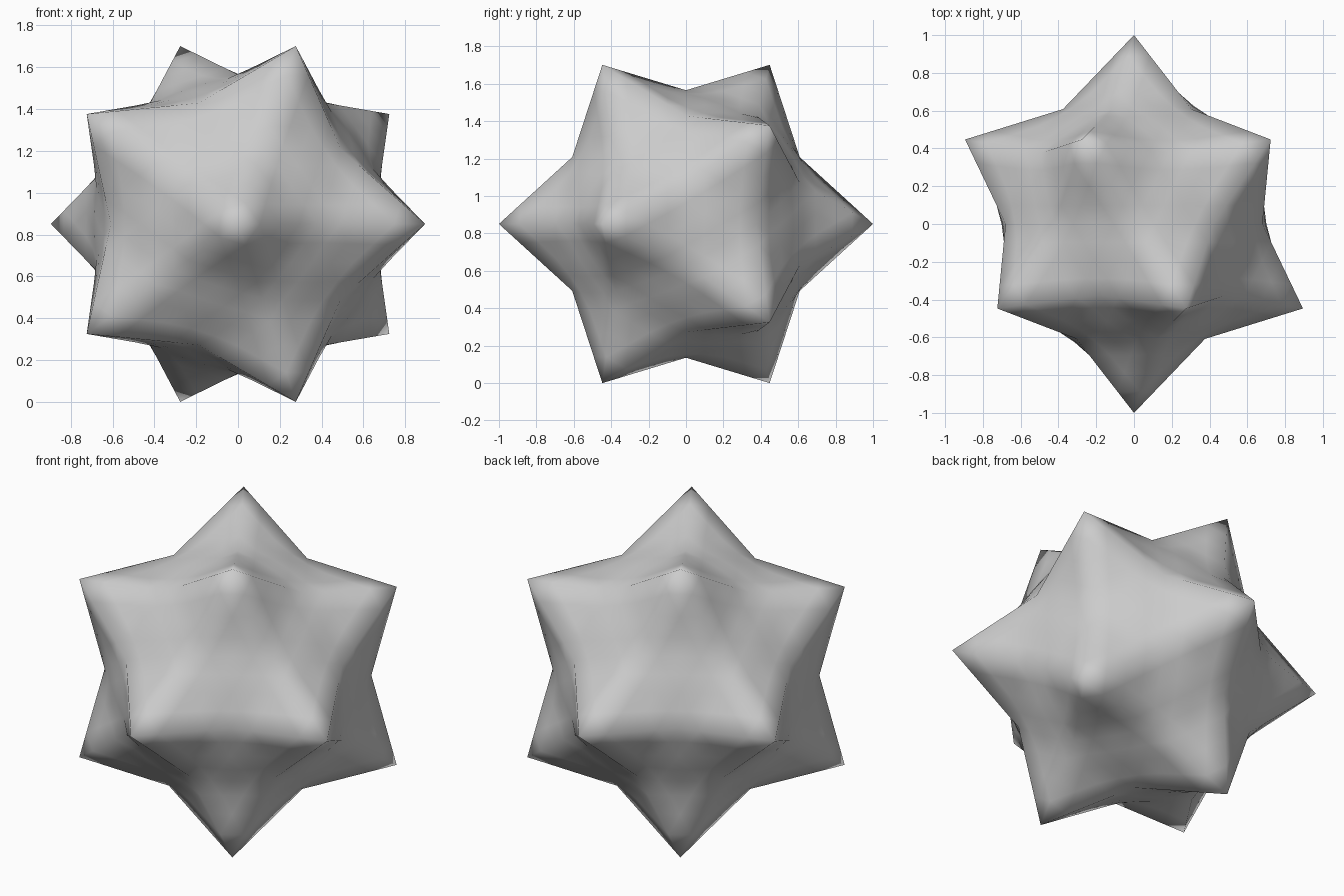
import bpy, bmesh, math
from mathutils import Matrix

if "Cube" in bpy.data.objects:
    bpy.data.objects.remove(bpy.data.objects["Cube"])

VALLEY = 0.715   # radius half way between two neighbouring spikes
BULGE = 0.6      # how far the core swells towards a sphere


def plane_radius(d, a, b, c):
    """Distance from the centre along d to the plane through a, b, c."""
    n = (b - a).cross(c - a)
    return n.dot(a) / n.dot(d)


# Spiked star ball: a fine icosphere with its 12 corners left out as spikes
bm = bmesh.new()
bmesh.ops.create_icosphere(bm, subdivisions=4, radius=1.0,
                           matrix=Matrix.Rotation(math.radians(90), 4, 'X'))
bm.verts.ensure_lookup_table()
tips = [v.co.normalized() for v in bm.verts if len(v.link_edges) == 5]

for v in bm.verts:
    d = v.co.normalized()
    t1, t2, t3 = sorted(tips, key=lambda t: -t.dot(d))[:3]
    m12, m13, m23 = ((a + b).normalized() * VALLEY
                     for a, b in ((t1, t2), (t1, t3), (t2, t3)))
    spike = plane_radius(d, t1, m12, m13)
    core = plane_radius(d, m12, m13, m23)
    core = min(core + (VALLEY - core) * BULGE, VALLEY)
    v.co = d * max(spike, core)

# Stand it on the ground
low = min(v.co.z for v in bm.verts)
bmesh.ops.translate(bm, verts=bm.verts, vec=(0, 0, -low))
for f in bm.faces:
    f.smooth = True

mesh = bpy.data.meshes.new("spiked_ball")
bm.to_mesh(mesh)
bm.free()
bpy.context.collection.objects.link(bpy.data.objects.new("spiked_ball", mesh))
